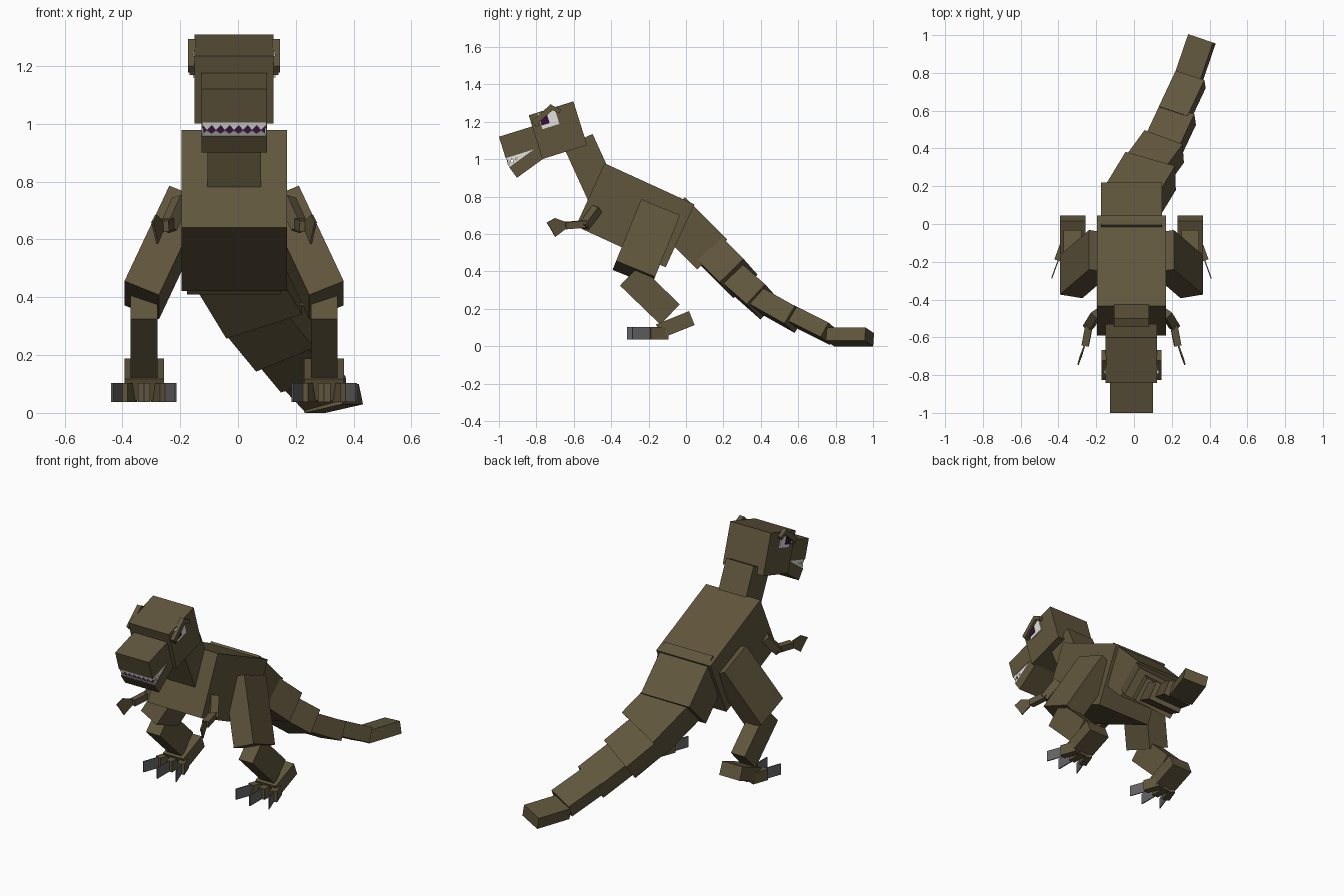
import bpy, bmesh, math
from mathutils import Vector as V

if "Cube" in bpy.data.objects:
    bpy.data.objects.remove(bpy.data.objects["Cube"])

CX = -0.0135  # body mid-plane


def mat(name, rgb):
    m = bpy.data.materials.new(name)
    m.diffuse_color = (*rgb, 1)
    m.use_nodes = True
    m.node_tree.nodes["Principled BSDF"].inputs["Base Color"].default_value = m.diffuse_color
    return m


HIDE = mat("olive brown hide", (0.118, 0.093, 0.046))
WHITE = mat("off white", (0.75, 0.75, 0.72))
PURPLE = mat("dark purple", (0.04, 0.004, 0.04))
GREY = mat("claw grey", (0.13, 0.13, 0.135))


def mesh(name, verts, faces, m, s=1):
    me = bpy.data.meshes.new(name)
    me.from_pydata([(v[0] * s + CX, v[1], v[2]) for v in verts], [], faces)
    bm = bmesh.new()
    bm.from_mesh(me)
    bmesh.ops.recalc_face_normals(bm, faces=bm.faces)
    bm.to_mesh(me)
    bm.free()
    me.materials.append(m)
    ob = bpy.data.objects.new(name, me)
    bpy.context.collection.objects.link(ob)
    return ob


BOX_FACES = [(0, 1, 3, 2), (4, 6, 7, 5), (0, 4, 5, 1), (2, 3, 7, 6), (0, 2, 6, 4), (1, 5, 7, 3)]


def box(name, c, axes, dims, m=HIDE, s=1):
    h = [V(a) * d / 2 for a, d in zip(axes, dims)]
    vs = [V(c) + h[0] * i + h[1] * j + h[2] * k
          for i in (-1, 1) for j in (-1, 1) for k in (-1, 1)]
    return mesh(name, vs, BOX_FACES, m, s)


def pitch(deg):
    """Axes turned about x; positive raises the back."""
    a = math.radians(deg)
    return V((1, 0, 0)), V((0, math.cos(a), math.sin(a))), V((0, -math.sin(a), math.cos(a)))


def yaw(deg):
    a = math.radians(deg)
    return V((math.cos(a), math.sin(a), 0)), V((-math.sin(a), math.cos(a), 0)), V((0, 0, 1))


def limb(name, a, b, thick, s):
    """Square bar between two points."""
    a, b = V(a), V(b)
    d = (b - a).normalized()
    u = d.cross(V((0, 0.3, 1))).normalized()
    box(name, (a + b) / 2, (u, d, u.cross(d)), (thick, (b - a).length, thick), HIDE, s)


def plate(name, pts, thick, m, s=1):
    """Thin flat plate from an outline."""
    pts = [V(p) for p in pts]
    n = (pts[1] - pts[0]).cross(pts[2] - pts[0]).normalized() * thick / 2
    k = len(pts)
    faces = [tuple(range(k)), tuple(range(2 * k - 1, k - 1, -1))]
    faces += [(i, (i + 1) % k, k + (i + 1) % k, k + i) for i in range(k)]
    mesh(name, [p + n for p in pts] + [p - n for p in pts], faces, m, s)


# Torso, neck, head
box("torso", (0, -0.272, 0.70), pitch(-24.6), (0.365, 0.528, 0.37))
box("neck", (0, -0.502, 0.936), pitch(24.6), (0.185, 0.17, 0.36))
box("head", (0, -0.685, 1.155), pitch(17.3), (0.273, 0.25, 0.245))

# Jaws: built from the front top corner backwards
up, low = pitch(17.3), pitch(36)
U0, L0 = V((0, -1.0, 1.12)), V((0, -0.945, 0.957))
box("upper_jaw", U0 + up[1] * 0.11 - up[2] * 0.06, up, (0.227, 0.22, 0.12))
box("lower_jaw", L0 + low[1] * 0.11 - low[2] * 0.035, low, (0.227, 0.22, 0.07))
box("palate", U0 + up[1] * 0.105 - up[2] * 0.122, up, (0.2, 0.19, 0.005), PURPLE)
box("mouth_floor", L0 + low[1] * 0.105 + low[2] * 0.002, low, (0.22, 0.2, 0.005), PURPLE)


# Zigzag teeth along the rim of each jaw
def teeth(name, a, b, d, n, s=1):
    a, b, d = V(a), V(b), V(d)
    pts = [a, b, b + d * 0.4]
    for i in range(n, 0, -1):
        pts.append(a.lerp(b, (i - 0.5) / n) + d)
        pts.append(a.lerp(b, (i - 1) / n) + d * 0.4)
    plate(name, pts, 0.005, WHITE, s)


X = V((0.109, 0, 0))
for nm, c, ax, d in (("upper", U0 - up[2] * 0.12, up, up[2] * -0.03),
                     ("lower", L0, low, low[2] * 0.022)):
    f = c + ax[1] * 0.005
    teeth(nm + "_front_teeth", f - X, f + X, d, 7)
    for s in (1, -1):
        teeth(nm + "_side_teeth", f + X, f + X + ax[1] * 0.15, d, 6, s)

# Tail: end point of top face, direction, sideways direction, width, thickness, length
TAIL = [
    ((0.0, 0.22, 0.57), (0, 1, -1), (1, 0, 0), 0.325, 0.226, 0.32),
    ((0.10, 0.345, 0.425), (0.085, 0.14, -0.14), (0.27, -0.07, 0.08), 0.285, 0.18, 0.27),
    ((0.17, 0.46, 0.29), (0.095, 0.13, -0.115), (0.21, -0.06, 0.07), 0.23, 0.145, 0.24),
    ((0.243, 0.61, 0.19), (0.075, 0.16, -0.09), (0.18, -0.055, 0.05), 0.195, 0.11, 0.23),
    ((0.310, 0.787, 0.105), (0.08, 0.17, -0.085), (0.155, -0.045, 0.04), 0.165, 0.088, 0.23),
    ((0.366, 0.983, 0.085), (0.065, 0.19, 0.0), (0.135, -0.035, 0.03), 0.142, 0.072, 0.22),
]
for i, (end, f, w, wid, thk, ln) in enumerate(TAIL):
    f = V(f).normalized()
    w = V(w)
    w = (w - f * w.dot(f)).normalized()
    n = w.cross(f)
    box(f"tail_segment_{i + 1}", V(end) - n * thk / 2 - f * ln / 2, (w, f, n), (wid, ln, thk))

for s in (1, -1):
    # Thigh, splayed outward and forward
    e = V((0, 0.21, -0.085)).normalized()
    d = V((0.155, -0.12, -0.335))
    d = (d - e * d.dot(e)).normalized()
    n = d.cross(e).normalized()
    if n.x < 0:
        n = -n
    top = V((0.224, -0.24, 0.786))
    box("thigh", top + d * 0.194 + e * 0.1125 - n * 0.065, (n, e, d), (0.13, 0.225, 0.388), HIDE, s)
    box("shin", (0.312, -0.193, 0.274), pitch(46), (0.093, 0.15, 0.30), HIDE, s)
    box("foot", (0.311, -0.057, 0.115), pitch(22), (0.137, 0.19, 0.08), HIDE, s)
    # Toes with thin upright claws
    for k in (-1, 0, 1):
        ax = yaw(k * 20)
        base = V((0.312 + k * 0.042, -0.10, 0.07))
        reach = 0.115 if k == 0 else 0.10
        box("toe", base - ax[1] * 0.05, ax, (0.042, 0.10, 0.066), HIDE, s)
        box("toe_claw", base - ax[1] * (0.10 + reach / 2), ax, (0.006, reach, 0.066), GREY, s)
    # Arm and flat hand
    limb("upper_arm", (0.185, -0.475, 0.735), (0.228, -0.545, 0.64), 0.045, s)
    limb("forearm", (0.222, -0.525, 0.655), (0.245, -0.645, 0.645), 0.038, s)
    plate("hand", [(0.244, -0.63, 0.66), (0.27, -0.70, 0.685), (0.283, -0.745, 0.66),
                   (0.276, -0.725, 0.63), (0.266, -0.70, 0.585), (0.248, -0.64, 0.63)], 0.008, HIDE, s)
    # Eye and slanted brow
    hx = 0.1365
    ex = pitch(17.3)
    box("eye_white", (hx + 0.003, -0.735, 1.215), ex, (0.007, 0.095, 0.085), WHITE, s)
    box("pupil", (hx + 0.006, -0.757, 1.208), ex, (0.007, 0.045, 0.045), PURPLE, s)
    box("brow", (hx + 0.009, -0.765, 1.236), pitch(42), (0.028, 0.14, 0.03), HIDE, s)
    box("rear_brow", (hx + 0.009, -0.70, 1.268), pitch(-25), (0.028, 0.06, 0.022), HIDE, s)
    box("lower_lid", (hx + 0.007, -0.80, 1.19), pitch(-60), (0.02, 0.035, 0.02), HIDE, s)
